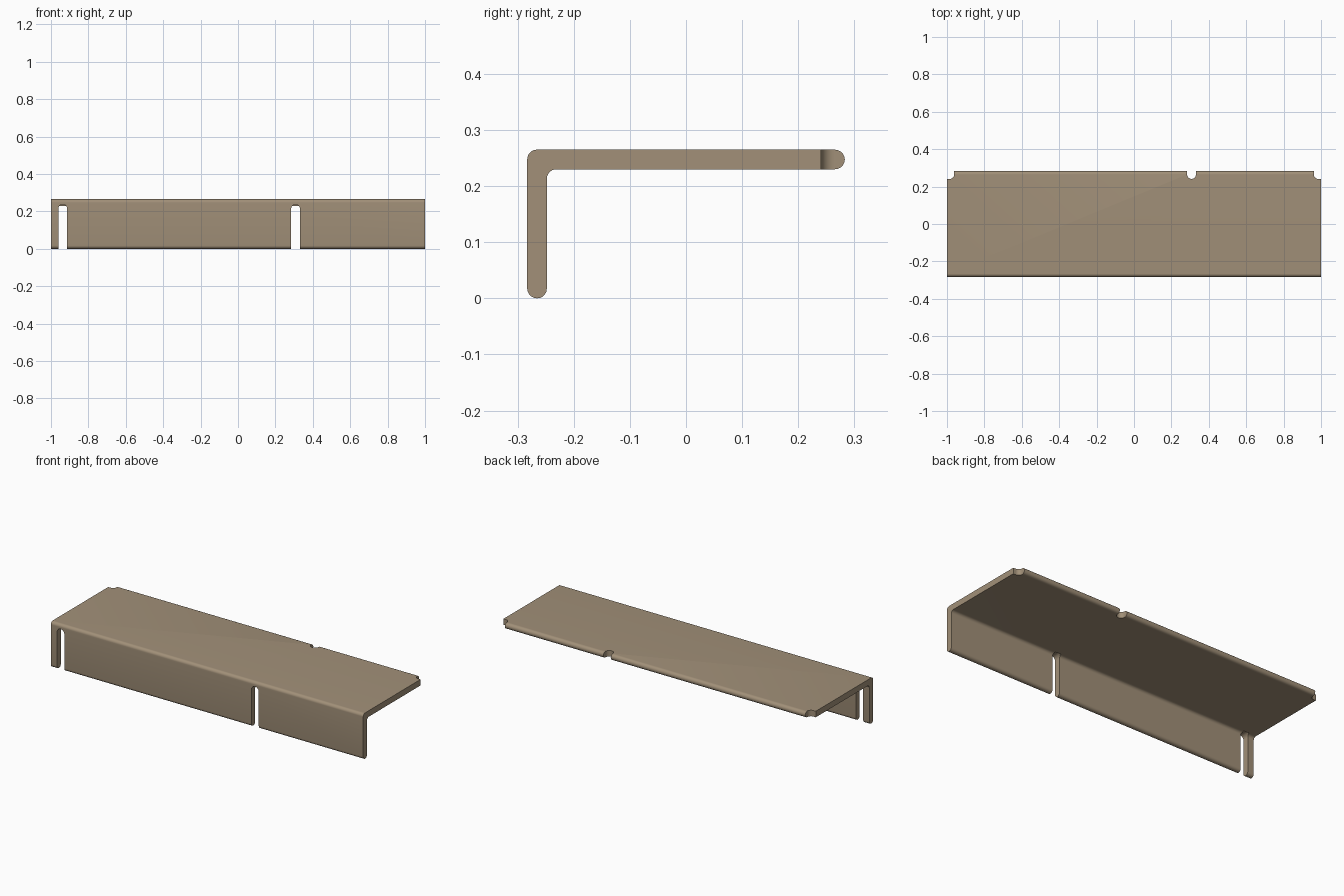
import bpy, bmesh
from math import sin, cos, radians
from mathutils import Vector

if "Cube" in bpy.data.objects:
    bpy.data.objects.remove(bpy.data.objects["Cube"])

T = 0.035          # sheet thickness
Y, H = 0.283, 0.265  # half depth, height
R = 0.0235         # slot radius


def arc(cx, cy, r, a0, a1, n=10):
    return [(cx + r * cos(radians(a0 + (a1 - a0) * i / n)),
             cy + r * sin(radians(a0 + (a1 - a0) * i / n))) for i in range(n + 1)]


def prism(name, pts, move):
    """Closed outline of 3D points pushed along a vector."""
    bm = bmesh.new()
    face = bm.faces.new([bm.verts.new(p) for p in pts])
    ext = bmesh.ops.extrude_face_region(bm, geom=[face])
    bmesh.ops.translate(bm, vec=Vector(move),
                        verts=[v for v in ext["geom"] if isinstance(v, bmesh.types.BMVert)])
    bmesh.ops.recalc_face_normals(bm, faces=bm.faces[:])
    mesh = bpy.data.meshes.new(name)
    bm.to_mesh(mesh)
    bm.free()
    ob = bpy.data.objects.new(name, mesh)
    bpy.context.collection.objects.link(ob)
    return ob


# L-shaped bent sheet with fully rounded free edges
h = T / 2
profile = (arc(-Y + h, h, h, 180, 360)
           + arc(-Y + T + 0.017, H - T - 0.017, 0.017, 180, 90)
           + arc(Y - h, H - h, h, -90, 90)
           + arc(-Y + h, H - h, h, 90, 180))
bracket = prism("angle_bracket", [(-1, y, z) for y, z in profile], (2, 0, 0))

cutters = []
# tall slots in the front flange
for x in (-0.9375, 0.3075):
    out = [(x + R, -0.1), *arc(x, 0.238 - R, R, 0, 180), (x - R, -0.1)]
    cutters.append(prism("front_slot_cutter", [(u, -0.4, v) for u, v in out], (0, 0.17, 0)))

# shallow notch in the back edge, and open notches at both back corners
cy = 0.241 + R
notches = [[(0.3075 + R, 0.4), *arc(0.3075, cy, R, 0, -180), (0.3075 - R, 0.4)]]
for s in (-1, 1):
    half = [(0.985 - R, 0.4), *arc(0.985, cy, R, 180, 270), (1.1, 0.241), (1.1, 0.4)]
    notches.append([(s * u, v) for u, v in half])
for out in notches:
    cutters.append(prism("back_notch_cutter", [(u, v, 0.15) for u, v in out], (0, 0, 0.2)))

bpy.context.view_layer.objects.active = bracket
bracket.select_set(True)
for c in cutters:
    m = bracket.modifiers.new("cut", "BOOLEAN")
    m.operation, m.solver, m.object = "DIFFERENCE", "EXACT", c
    bpy.ops.object.modifier_apply(modifier=m.name)
    bpy.data.objects.remove(c)

bpy.ops.object.shade_smooth_by_angle(angle=radians(35))

# tan finish
mat = bpy.data.materials.new("tan_metal")
mat.diffuse_color = (0.36, 0.28, 0.19, 1)
mat.use_nodes = True
mat.node_tree.nodes["Principled BSDF"].inputs["Base Color"].default_value = mat.diffuse_color
bracket.data.materials.clear()
bracket.data.materials.append(mat)
